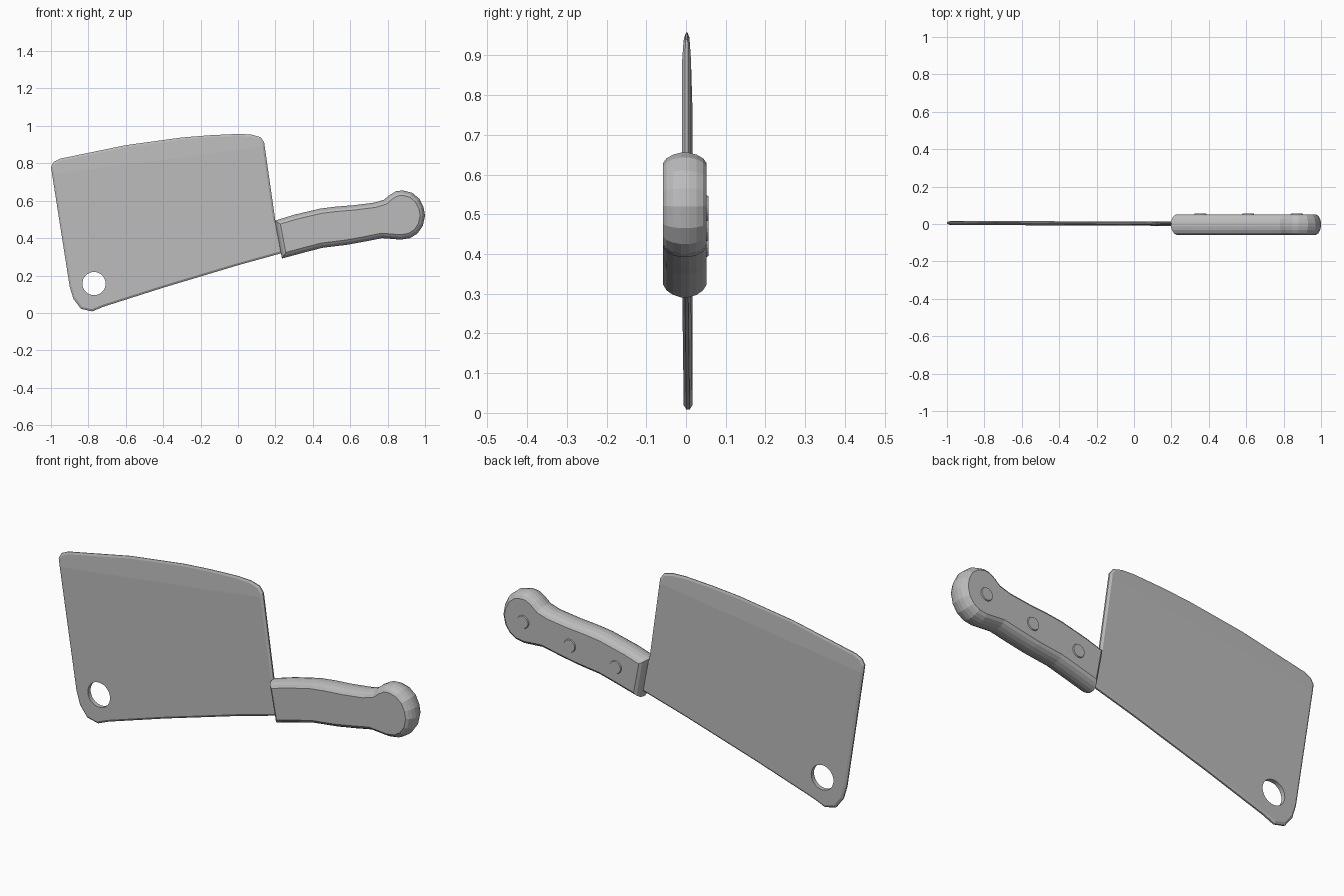
import bpy, bmesh, math
from mathutils import Vector, Matrix

cube = bpy.data.objects.get("Cube")
if cube:
    bpy.data.objects.remove(cube, do_unlink=True)

GREY = (0.5, 0.5, 0.5, 1)
steel = bpy.data.materials.new("plain grey")
steel.use_nodes = True
steel.diffuse_color = GREY
steel.node_tree.nodes["Principled BSDF"].inputs["Base Color"].default_value = GREY


def inset(outline, amount):
    """Move a clockwise outline inwards by a fixed distance."""
    pts = [Vector(p) for p in outline]
    result = []
    for i, p in enumerate(pts):
        a = (p - pts[i - 1]).normalized()
        b = (pts[(i + 1) % len(pts)] - p).normalized()
        na, nb = Vector((a.y, -a.x)), Vector((b.y, -b.x))
        result.append(p + (na + nb) * amount / (1 + na.dot(nb)))
    return result


def slab(outline, layers):
    """Loft insets of an outline through depth; layers are (y, inset)."""
    bm = bmesh.new()
    rings = [[bm.verts.new((p.x, y, p.y)) for p in inset(outline, d)]
             for y, d in layers]
    n = len(outline)
    for r, s in zip(rings, rings[1:]):
        for i in range(n):
            j = (i + 1) % n
            bm.faces.new((r[i], r[j], s[j], s[i]))
    bm.faces.new(rings[0])
    bm.faces.new(rings[-1])
    bmesh.ops.recalc_face_normals(bm, faces=bm.faces)
    return bm


def finish(name, bm):
    mesh = bpy.data.meshes.new(name)
    bm.to_mesh(mesh)
    bm.free()
    mesh.materials.append(steel)
    ob = bpy.data.objects.new(name, mesh)
    bpy.context.collection.objects.link(ob)
    return ob


def disc(bm, x, y, z, r1, r2, depth, sides):
    turn = Matrix.Translation((x, y, z)) @ Matrix.Rotation(-math.pi / 2, 4, "X")
    bmesh.ops.create_cone(bm, cap_ends=True, segments=sides, radius1=r1,
                          radius2=r2, depth=depth, matrix=turn)


# Blade: thin slab with a chamfered rim
blade_outline = [
    (-1, .78), (-.985, .808), (-.95, .825), (-.6, .897), (-.3, .938), (-.15, .95),
    (0, .957), (.07, .954), (.12, .94), (.14, .912), (.2, .49), (.25, .45),
    (.25, .324), (0, .255), (-.4, .135), (-.72, .033), (-.78, .008),
    (-.84, .022), (-.88, .075), (-.9, .14)]
bm = slab(blade_outline, [(-.011, .011), (-.004, 0), (.004, 0), (.011, .011)])

# Cutting edge: taper the strip along the top
start, end = Vector((-1, 0, .74)), Vector((.14, 0, .89))
along = (end - start).normalized()
normal = Vector((-along.z, 0, along.x))
bmesh.ops.bisect_plane(bm, geom=bm.verts[:] + bm.edges[:] + bm.faces[:],
                       plane_co=start, plane_no=normal)
for v in bm.verts:
    above = max(0, (v.co - start).dot(normal))
    v.co.y *= max(.3, 1 - above * 6)
    v.co.y += .002 - .004 * v.co.x
blade = finish("blade", bm)

# Hanging hole through the blade
bm = bmesh.new()
disc(bm, -.77, 0, .157, .062, .062, .2, 32)
cutter = finish("hole_cutter", bm)
cutter.hide_render = True
cutter.hide_viewport = True
cutter.display_type = "WIRE"
hole = blade.modifiers.new("hanging hole", "BOOLEAN")
hole.operation = "DIFFERENCE"
hole.solver = "EXACT"
hole.object = cutter
bpy.context.view_layer.update()
cut = bpy.data.meshes.new_from_object(
    blade.evaluated_get(bpy.context.evaluated_depsgraph_get()))
blade.modifiers.clear()
blade.data = cut
bpy.data.objects.remove(cutter, do_unlink=True)

# Handle: curved grip with a rounded knob end
handle_outline = [
    (.197, .493), (.3, .525), (.44, .558), (.52, .568), (.62, .576), (.73, .59),
    (.78, .605), (.81, .63), (.845, .651), (.88, .655), (.93, .643),
    (.97, .61), (.992, .565), (1, .52), (.988, .465), (.96, .425),
    (.92, .4), (.87, .392), (.77, .4), (.68, .382), (.58, .364),
    (.45, .348), (.35, .322), (.235, .291)]
half = [(.055, .026), (.046, .014), (.03, .005), (.01, 0)]
layers = [(-y - .003, d) for y, d in half] + [(y - .003, d) for y, d in half[::-1]]
finish("handle", slab(handle_outline, layers))

# Rivets: shallow studs on the back of the handle
bm = bmesh.new()
for x, z in [(.355, .425), (.61, .465), (.87, .515)]:
    disc(bm, x, .053, z, .034, .03, .008, 20)
finish("rivets", bm)
